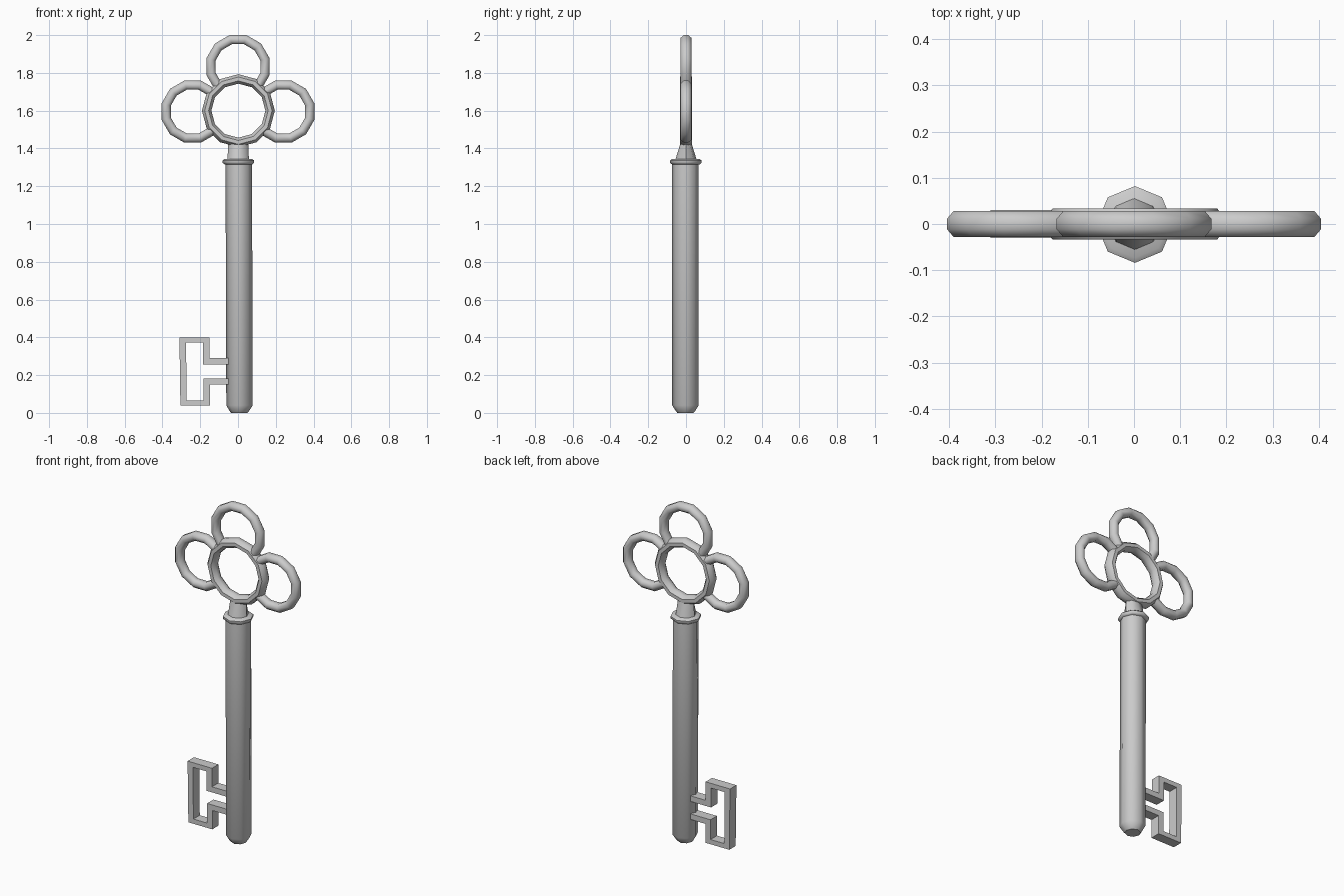
import bpy, bmesh
from math import sin, cos, radians, pi

if "Cube" in bpy.data.objects:
    bpy.data.objects.remove(bpy.data.objects["Cube"])


def finish(name, bm, smooth=None):
    bmesh.ops.recalc_face_normals(bm, faces=bm.faces)
    me = bpy.data.meshes.new(name)
    bm.to_mesh(me)
    bm.free()
    ob = bpy.data.objects.new(name, me)
    bpy.context.collection.objects.link(ob)
    if smooth:
        bpy.ops.object.select_all(action='DESELECT')
        ob.select_set(True)
        bpy.context.view_layer.objects.active = ob
        bpy.ops.object.shade_smooth_by_angle(angle=radians(smooth))
    return ob


def skin(name, sections, closed=False, smooth=50):
    """Bridge matching loops of points, capping the ends unless closed."""
    bm = bmesh.new()
    loops = [[bm.verts.new(p) for p in s] for s in sections]
    n = len(loops[0])
    for i in range(len(loops) if closed else len(loops) - 1):
        a, b = loops[i], loops[(i + 1) % len(loops)]
        for j in range(n):
            k = (j + 1) % n
            bm.faces.new((a[j], a[k], b[k], b[j]))
    if not closed:
        bm.faces.new(loops[0])
        bm.faces.new(loops[-1])
    return finish(name, bm, smooth)


def post(name, levels, smooth=50):
    """Octagonal post from (z, x radius, y radius, x centre, y centre)."""
    return skin(name, [[(cx + rx * cos(j * pi / 4), cy + ry * sin(j * pi / 4), z)
                        for j in range(8)] for z, rx, ry, cx, cy in levels],
                smooth=smooth)


def ring(name, cx, cz, radius, half_w, half_d, start, steps):
    """Octagonal tube following 30 degree steps of a circle in the xz plane."""
    closed = steps == 12
    f = 1 / cos(pi / 8)
    sections = []
    for i in range(steps if closed else steps + 1):
        a = radians(start + 30 * i)
        loop = []
        for j in range(8):
            t = pi / 8 + j * pi / 4
            r = radius + half_w * f * cos(t)
            loop.append((cx + r * cos(a), half_d * f * sin(t), cz + r * sin(a)))
        sections.append(loop)
    return skin(name, sections, closed)


# Bow: full centre ring and three open lobes ending inside it
ring("bow_centre_ring", 0.002, 1.60, 0.168, 0.025, 0.033, 0, 12)
ring("bow_top_lobe", 0, 1.833, 0.148, 0.025, 0.028, -45, 9)
for side, turn in (("left", 45), ("right", -135)):
    sx = -1 if side == "left" else 1
    ring("bow_%s_lobe" % side, sx * 0.24, 1.595, 0.145, 0.025, 0.028, turn, 9)

# Neck, collar and shaft
post("neck", [(1.335, 0.057, 0.058, 0.001, 0), (1.425, 0.053, 0.03, 0.001, 0)])
post("collar", [(1.316, 0.074, 0.074, 0.002, -0.001), (1.324, 0.083, 0.083, 0.002, -0.001),
                (1.337, 0.083, 0.083, 0.002, -0.001), (1.345, 0.072, 0.072, 0.002, -0.001)])
post("shaft", [(0.0, 0.043, 0.043, 0.007, -0.003), (0.008, 0.05, 0.05, 0.007, -0.003),
               (0.04, 0.07, 0.07, 0.008, -0.003), (1.32, 0.07, 0.07, 0.004, -0.003)])

# Bit: bent bar outline, extruded through its depth
outline = [(-.05, .29), (-.15, .29), (-.15, .40), (-.31, .40), (-.305, .038),
           (-.148, .038), (-.148, .15), (-.05, .15), (-.05, .183), (-.182, .183),
           (-.182, .066), (-.272, .066), (-.275, .372), (-.185, .372),
           (-.185, .257), (-.05, .257)]
skin("bit", [[(x, y, z) for x, z in outline] for y in (-0.03, 0.03)], smooth=30)
